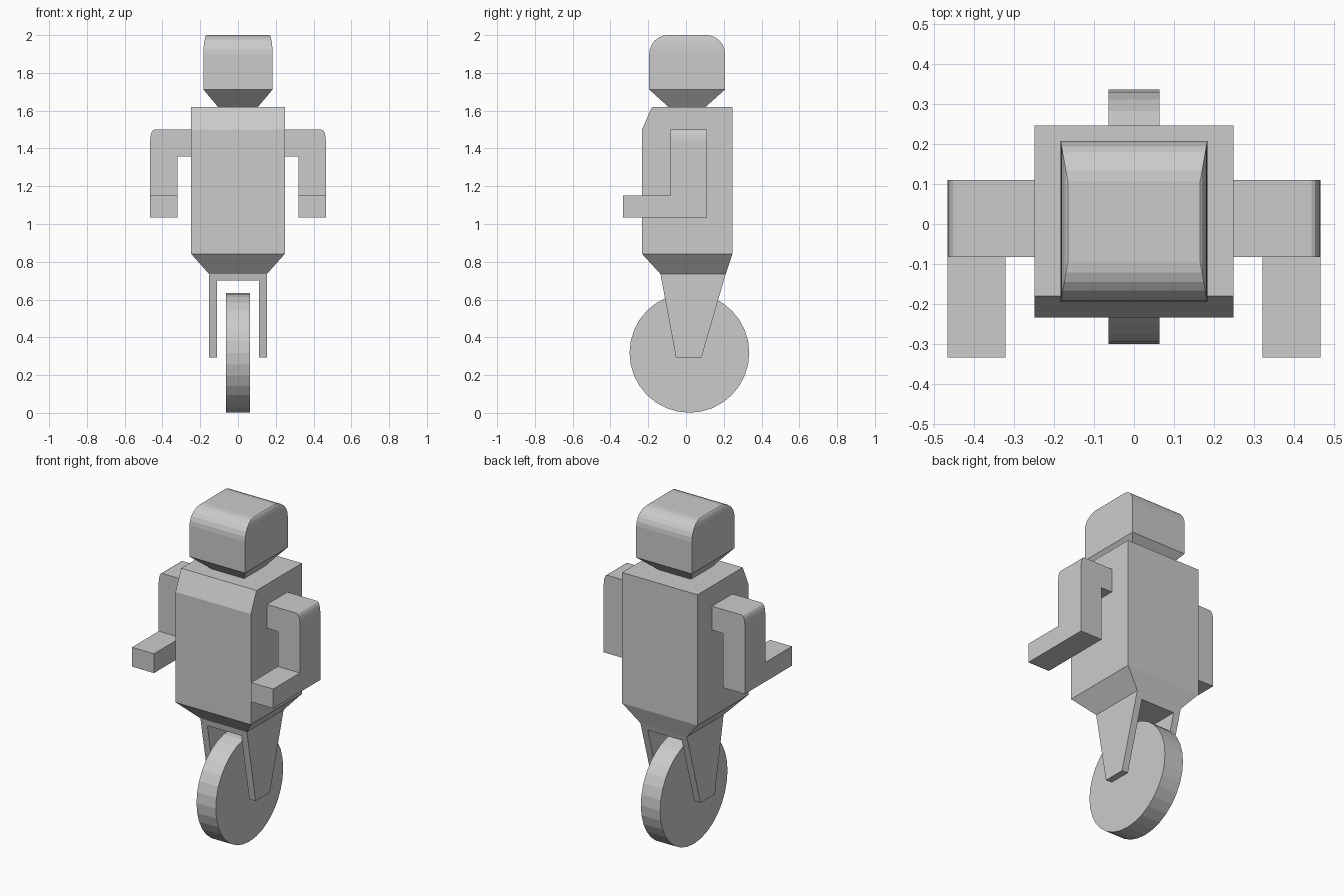
import bpy
import bmesh
from math import sin, cos, pi

cube = bpy.data.objects.get("Cube")
if cube:
    bpy.data.objects.remove(cube)

GREY = (0.6, 0.6, 0.6, 1)
grey = bpy.data.materials.new("plain grey")
grey.use_nodes = True
grey.diffuse_color = GREY
grey.node_tree.nodes["Principled BSDF"].inputs["Base Color"].default_value = GREY


def loft(name, loops):
    """Closed solid through matching loops of points."""
    bm = bmesh.new()
    rings = [[bm.verts.new(p) for p in loop] for loop in loops]
    n = len(rings[0])
    for a, b in zip(rings, rings[1:]):
        for i in range(n):
            j = (i + 1) % n
            bm.faces.new((a[i], a[j], b[j], b[i]))
    bm.faces.new(rings[0][::-1])
    bm.faces.new(rings[-1])
    bmesh.ops.recalc_face_normals(bm, faces=bm.faces)
    mesh = bpy.data.meshes.new(name)
    bm.to_mesh(mesh)
    bm.free()
    mesh.materials.append(grey)
    obj = bpy.data.objects.new(name, mesh)
    bpy.context.collection.objects.link(obj)
    return obj


def rect(z, x0, x1, y0, y1):
    return [(x0, y0, z), (x1, y0, z), (x1, y1, z), (x0, y1, z)]


# Head: tapered neck, upright sides, rounded crown
R = 0.1
head = [rect(1.62, -0.106, 0.106, -0.093, 0.104),
        rect(1.712, -0.183, 0.183, -0.195, 0.207)]
for i in range(7):
    t = i * pi / 12
    x = 0.183 - 0.018 * (1 - cos(t))
    inset = R * (1 - cos(t))
    head.append(rect(2 - R + R * sin(t), -x, x, -0.195 + inset, 0.207 - inset))
loft("head", head)

# Torso: tapered waist and sloped chest top
loft("torso", [rect(0.735, -0.153, 0.153, -0.135, 0.21),
               rect(0.842, -0.248, 0.248, -0.233, 0.246),
               rect(1.5, -0.248, 0.248, -0.233, 0.246),
               rect(1.62, -0.248, 0.248, -0.18, 0.246)])

# Arms and wheel fork, one per side
for side, s in (("left", 1), ("right", -1)):
    profile = [(0.248, 1.358), (0.32, 1.358), (0.32, 1.035), (0.465, 1.035)]
    for i in range(5):
        t = i * pi / 8
        profile.append((0.443 + 0.022 * cos(t), 1.44 + 0.06 * sin(t)))
    profile.append((0.248, 1.5))
    loft(side + "_arm", [[(s * x, y, z) for x, z in profile] for y in (-0.082, 0.11)])
    loft(side + "_forearm", [rect(z, s * 0.32, s * 0.465, -0.333, -0.082)
                             for z in (1.035, 1.15)])
    loft(side + "_fork_leg", [rect(0.293, s * 0.112, s * 0.153, -0.053, 0.082),
                              rect(0.735, s * 0.112, s * 0.153, -0.135, 0.21)])
loft("fork_bridge", [rect(0.7, -0.112, 0.112, -0.129, 0.2),
                     rect(0.735, -0.112, 0.112, -0.135, 0.21)])

# Wheel
SIDES = 32
angles = [2 * pi * i / SIDES for i in range(SIDES)]
loft("wheel", [[(x, 0.018 + 0.317 * cos(a), 0.318 + 0.317 * sin(a)) for a in angles]
               for x in (-0.064, 0.063)])
